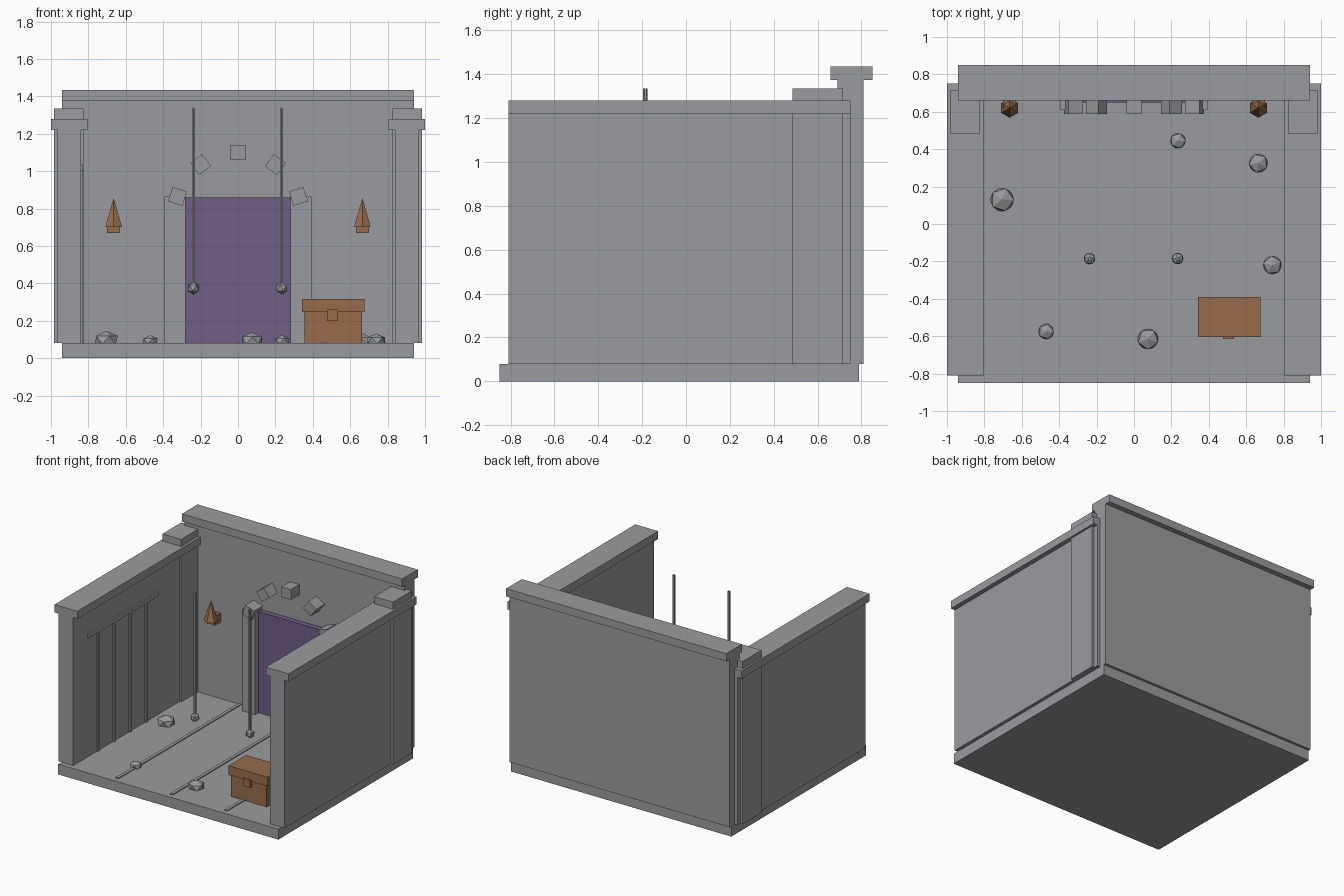
import bpy
import math
import random

random.seed(4)
if "Cube" in bpy.data.objects:
    bpy.data.objects.remove(bpy.data.objects["Cube"], do_unlink=True)


def material(name, rgb):
    m = bpy.data.materials.new(name)
    m.use_nodes = True
    m.diffuse_color = (*rgb, 1)
    m.node_tree.nodes["Principled BSDF"].inputs["Base Color"].default_value = (*rgb, 1)
    return m


stone = material("grey_stone", (0.32, 0.33, 0.345))
wood = material("brown_wood", (0.31, 0.15, 0.07))
purple = material("purple_door", (0.165, 0.11, 0.24))


def finish(name, mat):
    ob = bpy.context.object
    ob.name = name
    ob.data.materials.append(mat)
    return ob


def box(name, mat, xs, ys, zs, tilt=0):
    """Box spanning the given ranges, optionally turned about the y axis."""
    spans = (xs, ys, zs)
    bpy.ops.mesh.primitive_cube_add(size=1, location=[sum(s) / 2 for s in spans],
                                    rotation=(0, tilt, 0))
    ob = finish(name, mat)
    ob.scale = [abs(s[1] - s[0]) for s in spans]
    return ob


def rock(name, x, y, z, r, flat):
    bpy.ops.mesh.primitive_ico_sphere_add(subdivisions=1, radius=r, location=(x, y, z),
                                          rotation=(0, 0, random.uniform(0, math.tau)))
    ob = finish(name, stone)
    ob.scale.z = flat
    return ob


FLOOR = 0.08
WALL = 0.69

# Floor slab with three thin raised seams
box("floor", stone, (-0.94, 0.94), (-0.85, 0.79), (0, FLOOR))
for x in (-0.465, 0, 0.465):
    box("floor_seam", stone, (x - 0.012, x + 0.012), (-0.81, WALL), (FLOOR, FLOOR + 0.007))

# Back wall and its coping
box("back_wall", stone, (-0.94, 0.94), (WALL, 0.81), (FLOOR, 1.375))
box("back_coping", stone, (-0.94, 0.94), (0.66, 0.85), (1.375, 1.435))

# Side walls, copings and corner pillars
for s, side in ((1, "left"), (-1, "right")):
    box(side + "_wall", stone, (s * 0.84, s * 0.965), (-0.81, 0.75), (FLOOR, 1.22))
    box(side + "_coping", stone, (s * 0.805, s), (-0.81, 0.75), (1.22, 1.28))
    box(side + "_pillar", stone, (s * 0.825, s * 0.985), (0.485, 0.715), (FLOOR, 1.335))

# Barred rack on the right wall
box("rack_rail", stone, (-0.845, -0.828), (-0.635, 0.215), (1.0, 1.035))
for i in range(4):
    y = -0.51 + i * 0.195
    box("rack_bar", stone, (-0.845, -0.83), (y - 0.013, y + 0.013), (FLOOR, 1.01))

# Doorway: panel, posts and arch stones
box("door", purple, (-0.28, 0.28), (0.65, WALL), (FLOOR, 0.86))
for s in (-1, 1):
    box("door_post", stone, (s * 0.28, s * 0.393), (0.61, WALL), (FLOOR, 0.865))
for i in range(-2, 3):
    a = math.radians(36 * i)
    x, z, h = 0.34 * math.sin(a), 0.76 + 0.34 * math.cos(a), 0.04
    box("arch_stone", stone, (x - h, x + h), (0.587, WALL), (z - h, z + h), a)

# Wall torches
for x in (-0.665, 0.665):
    box("torch_bracket", wood, (x - 0.035, x + 0.035), (0.62, WALL), (0.67, 0.74))
    bpy.ops.mesh.primitive_cone_add(vertices=6, radius1=0.052, radius2=0, depth=0.155,
                                    location=(x, 0.62, 0.778))
    finish("torch_flame", wood)

# Hanging rods with weights
for x in (-0.238, 0.233):
    bpy.ops.mesh.primitive_cylinder_add(vertices=6, radius=0.01, depth=0.93,
                                        location=(x, -0.185, 0.87))
    finish("hanging_rod", stone)
    rock("hanging_weight", x, -0.185, 0.375, 0.035, 1)

# Chest
box("chest_body", wood, (0.355, 0.662), (-0.595, -0.4), (FLOOR, 0.25))
box("chest_lid", wood, (0.343, 0.675), (-0.605, -0.39), (0.247, 0.317))
box("chest_latch", wood, (0.475, 0.535), (-0.615, -0.59), (0.2, 0.26))

# Rubble on the floor
for x, y, r in ((-0.705, 0.13, 0.07), (0.075, -0.615, 0.062), (0.74, -0.22, 0.055),
                (-0.47, -0.575, 0.046), (0.665, 0.325, 0.056), (0.235, 0.445, 0.046)):
    rock("rubble", x, y, FLOOR + 0.25 * r, r, 0.7)
